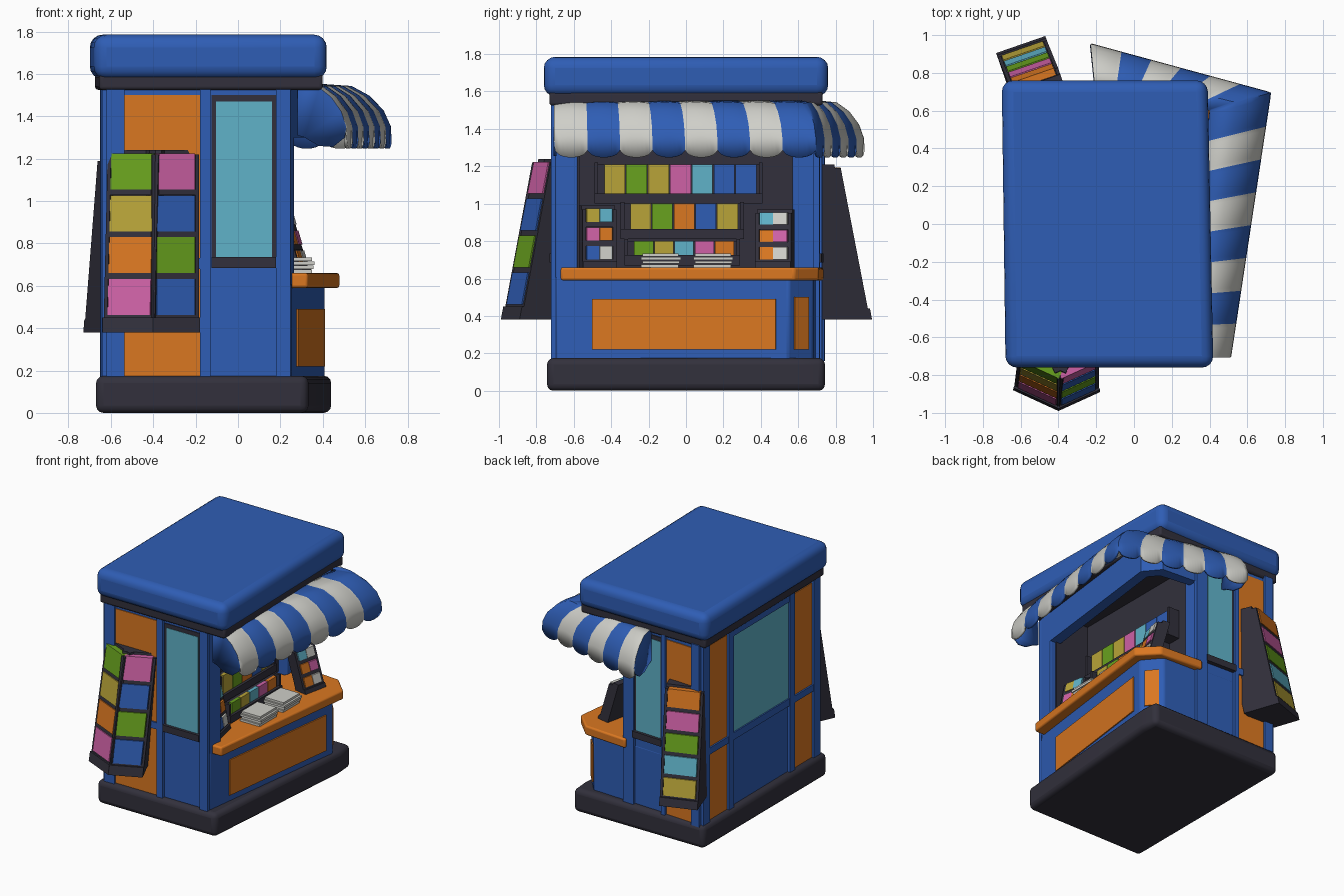
import bpy, bmesh, math
from mathutils import Matrix, Vector

if "Cube" in bpy.data.objects:
    bpy.data.objects.remove(bpy.data.objects["Cube"])

COL = {"blue": (.028, .11, .46), "orange": (.70, .185, .015), "charcoal": (.032, .03, .045),
       "glass": (.115, .445, .58), "white": (.62, .62, .58), "pink": (.62, .12, .38),
       "green": (.14, .36, .013), "yellow": (.48, .37, .04)}
NAMES = list(COL)
MATS = []
for n, c in COL.items():
    m = bpy.data.materials.new(n)
    m.diffuse_color = (*c, 1)
    m.use_nodes = True
    m.node_tree.nodes["Principled BSDF"].inputs["Base Color"].default_value = m.diffuse_color
    MATS.append(m)


def finish(name, bm, bevel=0, seg=3):
    bmesh.ops.recalc_face_normals(bm, faces=bm.faces[:])
    me = bpy.data.meshes.new(name)
    bm.to_mesh(me)
    bm.free()
    for m in MATS:
        me.materials.append(m)
    ob = bpy.data.objects.new(name, me)
    bpy.context.collection.objects.link(ob)
    if bevel:
        b = ob.modifiers.new("bevel", "BEVEL")
        b.width, b.segments, b.limit_method = bevel, seg, "ANGLE"
        bpy.ops.object.select_all(action="DESELECT")
        ob.select_set(True)
        bpy.context.view_layer.objects.active = ob
        bpy.ops.object.shade_smooth_by_angle(angle=math.radians(40))
    return ob


def prism(name, pts, z0, z1, col, bevel=0, seg=3):
    """Vertical prism over a plan outline."""
    bm = bmesh.new()
    lo = [bm.verts.new((x, y, z0)) for x, y in pts]
    hi = [bm.verts.new((x, y, z1)) for x, y in pts]
    n = len(pts)
    bm.faces.new(lo)
    bm.faces.new(hi)
    for i in range(n):
        bm.faces.new((lo[i], lo[(i + 1) % n], hi[(i + 1) % n], hi[i]))
    for f in bm.faces:
        f.material_index = NAMES.index(col)
    return finish(name, bm, bevel, seg)


def boxes(name, items, mat=Matrix(), bevel=0):
    """One object from (x0, x1, y0, y1, z0, z1, colour) boxes placed by a matrix."""
    bm = bmesh.new()
    for x0, x1, y0, y1, z0, z1, col in items:
        t = Matrix.Translation(((x0 + x1) / 2, (y0 + y1) / 2, (z0 + z1) / 2))
        s = Matrix.Diagonal((x1 - x0, y1 - y0, z1 - z0, 1))
        vs = bmesh.ops.create_cube(bm, size=1, matrix=mat @ t @ s)["verts"]
        for f in {f for v in vs for f in v.link_faces}:
            f.material_index = NAMES.index(col)
    return finish(name, bm, bevel, 2)


def frame(ox, oy, oz, ux, uy, lean=(0, 0)):
    """Local axes: x along (ux, uy), y outward, z up sheared by lean."""
    u = Vector((ux, uy)).normalized()
    return Matrix(((u.x, u.y, lean[0], ox), (u.y, -u.x, lean[1], oy), (0, 0, 1, oz), (0, 0, 0, 1)))


# plinth, roof and roof trim
prism("plinth", [(-.67, -.743), (.33, -.743), (.44, .60), (.43, .743), (-.67, .743)], 0, .175, "charcoal", .035)
prism("roof", [(-.68, -.76), (.42, -.76), (.39, .76), (-.70, .76)], 1.575, 1.785, "blue", .06, 4)
prism("roof_trim", [(-.655, -.73), (.40, -.73), (.375, .73), (-.675, .73)], 1.525, 1.60, "charcoal", .015)

# body: lower block, upper walls round the serving opening, lintel
FL, FR, RB, CB, BL = (-.62, -.70), (.25, -.70), (.41, .55), (.30, .68), (-.63, .72)
prism("lower_body", [FL, FR, RB, CB, BL], .15, .62, "blue", .012, 2)
prism("upper_walls", [FL, FR, (.265, -.58), (-.08, -.58), (-.08, .57), (.02, .57), (.02, .69), BL],
      .6, 1.55, "blue", .008, 2)
prism("lintel", [(.262, -.6), (.40, .55), (.30, .67), (.02, .69), (.02, .62), (.26, .59), (.32, .52), (.18, -.6)],
      1.30, 1.55, "blue")
prism("counter", [(.19, -.60), (.24, -.67), (.33, -.67), (.48, .58), (.35, .71), (.0, .735), (.0, .56),
                  (-.075, .56), (-.075, -.575), (.19, -.575)], .59, .66, "orange", .018)


def wall(name, a, b, items):
    """Plates (u0, u1, z0, z1, thickness, colour) on the wall from a to b."""
    boxes(name, [(u0, u1, -.01, t, z0, z1, c) for u0, u1, z0, z1, t, c in items],
          frame(*a, 0, b[0] - a[0], b[1] - a[1]))


def post(u0, u1, z1=1.54):
    return (u0, u1, .16, z1, .022, "blue")


def orange(u0, u1):
    return [(u0, u1, .17, .68, .006, "orange"), (u0, u1, .73, 1.50, .006, "orange"),
            (u0, u1, .68, .73, .018, "blue")]


def window(u0, u1):
    return [(u0 - .02, u1 + .02, .69, 1.5, .006, "charcoal"), (u0 - .02, u1 + .02, .685, .735, .03, "charcoal"),
            (u0, u1, .735, 1.47, .009, "glass")]


wall("front_panels", FL, FR, [post(0, .085), post(.44, .49), post(.80, .868), *orange(.085, .44), *window(.515, .78)])
wall("back_panels", CB, BL, [post(.27, .36), post(.60, .635), post(.86, .93), *orange(.635, .86), *window(.375, .585)])
wall("left_panels", BL, FL, [post(0, .08), post(.31, .37), post(1.05, 1.11), post(1.34, 1.42),
                             *orange(.08, .31), *orange(1.11, 1.34), (.37, 1.05, .735, 1.47, .008, "glass"),
                             (.37, 1.05, .68, .735, .018, "blue"), (.37, 1.05, 1.47, 1.54, .018, "blue")])
wall("counter_panel", FR, RB, [(.2, 1.19, .22, .49, .009, "orange")])
wall("corner_panel", RB, CB, [(.035, .135, .22, .50, .009, "orange")])


# striped awning wrapping the right side and part of the back
def awning():
    bm = bmesh.new()
    prof = [(0, 1.545), (.45, 1.53), (.7, 1.485), (.9, 1.42), (1, 1.35)]
    runs = [((.28, -.70), (.40, .60), (.505, -.70), (.715, .69), 8, 0),
            ((.40, .60), (-.2, .70), (.715, .69), (-.225, .945), 6, 1)]
    K = 8
    for i0, i1, o0, o1, n, first in runs:
        i0, i1, o0, o1 = map(Vector, (i0, i1, o0, o1))
        prev = None
        for c in range(n * K + 1):
            a, b = i0.lerp(i1, c / n / K), o0.lerp(o1, c / n / K)
            bulge = abs(math.sin(math.pi * c / K))
            rows = prof + [(1.01, 1.285 - .05 * bulge ** .6)]
            cur = [bm.verts.new((*a.lerp(b, t), z + .012 * bulge * t)) for t, z in rows]
            if prev:
                for r in range(len(rows) - 1):
                    f = bm.faces.new((prev[r], cur[r], cur[r + 1], prev[r + 1]))
                    f.material_index = NAMES.index("blue" if ((c - 1) // K + first) % 2 else "white")
            prev = cur
    # closed ends
    for a, b in ((runs[0][0], runs[0][2]), (runs[1][1], runs[1][3])):
        a, b = Vector(a), Vector(b)
        cap = prof + [(1.0, 1.30), (.75, 1.255), (.45, 1.26), (.15, 1.30), (0, 1.31)]
        f = bm.faces.new([bm.verts.new((*a.lerp(b, t), z)) for t, z in cap])
        f.material_index = NAMES.index("blue")
    bmesh.ops.remove_doubles(bm, verts=bm.verts[:], dist=.0005)
    ob = finish("awning", bm)
    s = ob.modifiers.new("cloth", "SOLIDIFY")
    s.thickness, s.offset = .016, 0
    bpy.context.view_layer.objects.active = ob
    ob.select_set(True)
    bpy.ops.object.shade_smooth_by_angle(angle=math.radians(35))


awning()


# leaning magazine racks: colours listed from the bottom row up
def rack(name, a, b, z, h, depth, lean, rows, foot=.07):
    w = math.dist(a, b)
    m = frame((a[0] + b[0]) / 2, (a[1] + b[1]) / 2, z, b[0] - a[0], b[1] - a[1], (lean[0] / h, lean[1] / h))
    e, step = w / 2, (h - foot) / len(rows)
    items = [(-e, e, -depth, -.045, 0, h, "charcoal"), (-e, e, -.05, 0, 0, foot, "charcoal")]
    for s in (-1, 1):
        items.append((*sorted((s * e, s * (e - .018))), -depth, -.012, 0, h - .02, "charcoal"))
    for i, cols in enumerate(rows):
        z0 = foot + i * step
        items.append((-e, e, -.05, -.012, z0 - .015, z0 + .012, "charcoal"))
        cols = cols.split()
        cw = (w - .044) / len(cols)
        for k, c in enumerate(cols):
            items.append((-e + .022 + k * cw, -e + .022 + (k + 1) * cw, -.05, -.006 + .004 * k,
                          z0 + .012, z0 + step - .016, c))
    boxes(name, items, m)


rack("front_rack_left", (-.64, -.88), (-.40, -.99), .38, .86, .24, (.02, .16),
     ["pink", "orange", "yellow", "green"])
rack("front_rack_right", (-.40, -.99), (-.18, -.89), .38, .86, .24, (0, .16),
     ["blue", "green", "blue", "pink"])
rack("back_rack", (-.47, .995), (-.73, .905), .38, .83, .28, (.065, -.16),
     ["yellow", "glass", "green", "pink", "orange"], .06)
rack("counter_rack_front", (.24, -.55), (.20, -.37), .66, .33, .10, (-.07, 0),
     ["blue white", "pink orange", "yellow glass"], .03)
rack("counter_rack_back", (.31, .37), (.35, .56), .66, .31, .10, (-.09, 0),
     ["orange white", "orange pink", "glass white"], .03)

# dark lining and stepped display inside
items = [(-.09, -.06, -.57, .57, .66, 1.52, "charcoal"), (-.08, .22, -.582, -.57, .66, 1.52, "charcoal")]
tiers = [(.04, 1.02, .19, -.44, .38, "yellow green yellow pink glass blue blue"),
         (.11, .83, .17, -.30, .28, "yellow green orange blue yellow"),
         (.17, .69, .11, -.28, .26, "green yellow glass pink orange")]
for x, z, h, y0, y1, cols in tiers:
    cols = cols.split()
    d = (y1 - y0) / len(cols)
    items += [(-.07, x, y0 - .05, y1 + .03, z - .02, z + .02, "charcoal"),
              (-.07, x - .05, y0 - .03, y1 + .02, z, z + h, "charcoal"),
              (x - .02, x, y0 - .05, y1 + .03, z, z + .035, "charcoal")]
    items += [(-.07, x - .01, y, y + .02, z, z + h + .01, "charcoal") for y in (y0 - .05, y1 + .01)]
    for i, c in enumerate(cols):
        items.append((x - .05, x - .025, y0 + i * d + .003, y0 + (i + 1) * d - .003, z + .02, z + h, c))
boxes("display_shelves", items)

# paper stacks on the counter
for name, y in (("paper_stack_front", -.24), ("paper_stack_back", .04)):
    boxes(name, [(.185 + .006 * (i % 2), .35 + .006 * (i % 3), y + .008 * (i % 2), y + .2 + .006 * (i % 3),
                  .66 + .019 * i, .676 + .019 * i, "white") for i in range(4)])
